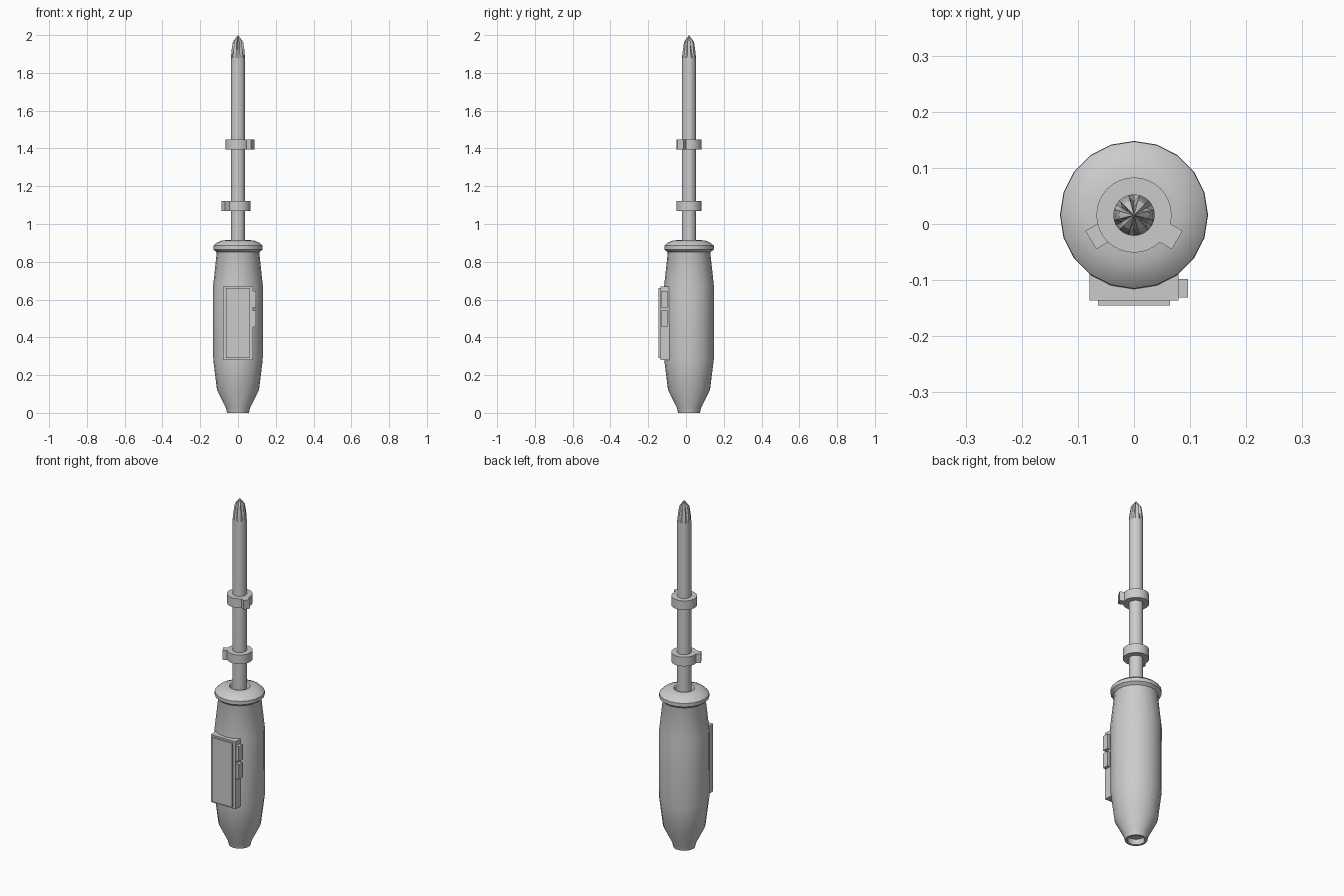
import bpy, bmesh, math
from mathutils import Vector

if "Cube" in bpy.data.objects:
    bpy.data.objects.remove(bpy.data.objects["Cube"])

AXIS_Y = 0.016  # the tool's axis sits slightly behind the origin


def make_object(name, bm, smooth=None):
    bmesh.ops.recalc_face_normals(bm, faces=bm.faces)
    mesh = bpy.data.meshes.new(name)
    bm.to_mesh(mesh)
    bm.free()
    ob = bpy.data.objects.new(name, mesh)
    bpy.context.collection.objects.link(ob)
    if smooth:
        bpy.ops.object.select_all(action='DESELECT')
        ob.select_set(True)
        bpy.context.view_layer.objects.active = ob
        bpy.ops.object.shade_smooth_by_angle(angle=math.radians(smooth))
    return ob


def lathe(name, profile, sides, smooth=30, shape=None):
    """Revolve (radius, z) points; shape(row, side) may scale each radius."""
    bm = bmesh.new()
    rings = []
    for i, (r, z) in enumerate(profile):
        if r == 0:
            rings.append([bm.verts.new((0, AXIS_Y, z))] * sides)
            continue
        ring = []
        for k in range(sides):
            a = 2 * math.pi * k / sides
            rr = r * (shape(i, k) if shape else 1)
            ring.append(bm.verts.new((rr * math.cos(a), AXIS_Y + rr * math.sin(a), z)))
        rings.append(ring)
    for lo, hi in zip(rings, rings[1:]):
        for k in range(sides):
            n = (k + 1) % sides
            bm.faces.new(dict.fromkeys((lo[k], lo[n], hi[n], hi[k])))
    return make_object(name, bm, smooth)


def box(name, lo, hi, angle=0):
    bm = bmesh.new()
    bmesh.ops.create_cube(bm, size=1)
    lo, hi = Vector(lo), Vector(hi)
    for v in bm.verts:
        v.co = (lo + hi) / 2 + v.co * (hi - lo)
    ob = make_object(name, bm)
    ob.rotation_euler.z = angle
    return ob


# Handle with a flared collar and shallow sockets at both ends
lathe("handle", [
    (0, 0.03), (0.042, 0.03), (0.045, 0), (0.058, 0), (0.063, 0.025),
    (0.111, 0.12), (0.131, 0.28), (0.132, 0.67), (0.113, 0.845),
    (0.115, 0.852), (0.131, 0.865), (0.131, 0.885), (0.115, 0.9),
    (0.084, 0.913), (0.055, 0.915), (0.05, 0.905), (0.048, 0.87), (0, 0.87)], 20)

# Shaft with a fluted cross tip
lathe("shaft", [(0, 0.86), (0.037, 0.86), (0.037, 1.88), (0.034, 1.92),
                (0.027, 1.965), (0, 2.0)], 24, 25,
      lambda i, k: {3: 0.72, 4: 0.45}.get(i, 1) if k % 4 == 2 else 1)

# Two shaft rings, each with a tab
for name, z, deg in (("lower_ring", 1.07, -150), ("upper_ring", 1.395, -30)):
    lathe(name, [(0, z), (0.067, z), (0.067, z + 0.053), (0, z + 0.053)], 32)
    tab = box(name + "_tab", (0.03, -0.019, z), (0.089, 0.019, z + 0.053), math.radians(deg))
    tab.location.y = AXIS_Y

# Display housing on the front of the handle, with screen and side buttons
box("housing", (-0.079, -0.136, 0.28), (0.079, -0.07, 0.67))
box("screen", (-0.064, -0.145, 0.29), (0.064, -0.13, 0.66))
for i, z in enumerate((0.455, 0.558)):
    box(f"button_{i + 1}", (0.07, -0.131, z), (0.096, -0.098, z + 0.086))
